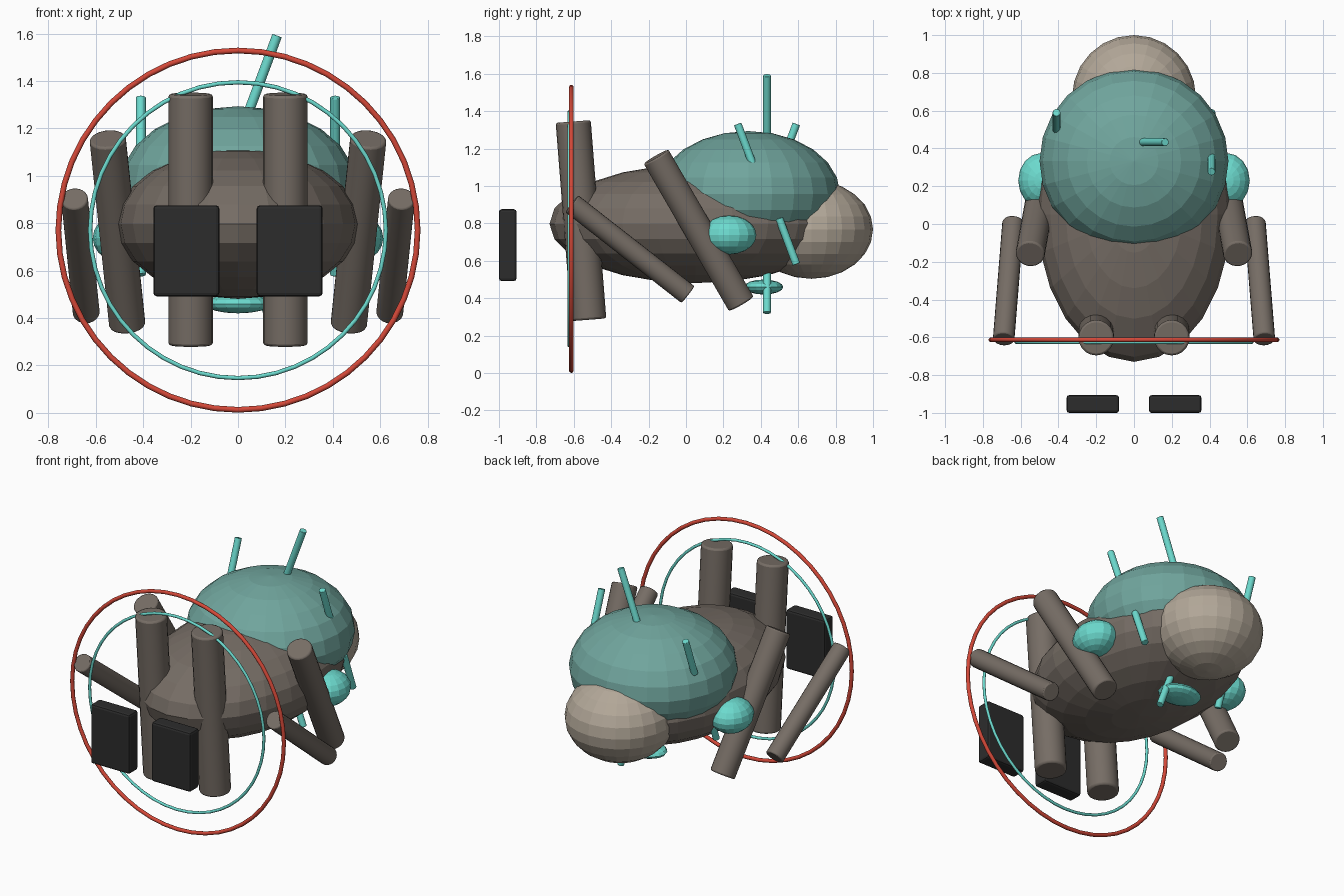
import bpy
import math
from mathutils import Vector, Matrix

cube = bpy.data.objects.get("Cube")
if cube:
    bpy.data.objects.remove(cube, do_unlink=True)


def material(name, rgb):
    """Flat colour from 0-255 display values, stored as linear."""
    lin = [((c / 255 + 0.055) / 1.055) ** 2.4 for c in rgb] + [1.0]
    mat = bpy.data.materials.new(name)
    mat.use_nodes = True
    mat.diffuse_color = lin
    mat.node_tree.nodes["Principled BSDF"].inputs["Base Color"].default_value = lin
    return mat


BROWN = material("grey brown", (118, 109, 101))
STONE = material("pale stone", (178, 167, 152))
DOME = material("muted teal", (112, 165, 157))
TEAL = material("bright turquoise", (108, 218, 206))
RED = material("red", (212, 72, 56))
BLACK = material("black", (44, 44, 44))


def finish(name, mat):
    obj = bpy.context.object
    obj.name = name
    obj.data.materials.append(mat)
    return obj


def bevel(obj, width, segments=2):
    mod = obj.modifiers.new("Bevel", "BEVEL")
    mod.width = width
    mod.segments = segments
    mod.limit_method = "ANGLE"
    mod.angle_limit = math.radians(40)


def ellipsoid(name, centre, radii, mat, segments=24, rings=12):
    bpy.ops.mesh.primitive_uv_sphere_add(segments=segments, ring_count=rings, radius=1)
    obj = finish(name, mat)
    obj.data.transform(Matrix.Diagonal((*radii, 1)))
    obj.location = centre
    return obj


def rod(name, start, end, radius, mat, sides=20):
    a, b = Vector(start), Vector(end)
    bpy.ops.mesh.primitive_cylinder_add(vertices=sides, radius=radius, depth=(b - a).length)
    obj = finish(name, mat)
    obj.location = (a + b) / 2
    obj.rotation_euler = (b - a).to_track_quat("Z", "Y").to_euler()
    bevel(obj, radius * 0.12)
    bpy.ops.object.shade_smooth_by_angle(angle=math.radians(30))
    return obj


def ring(name, y, major, minor, mat):
    bpy.ops.mesh.primitive_torus_add(
        major_segments=48, minor_segments=10, major_radius=major, minor_radius=minor,
        location=(0, y, 0.771), rotation=(math.pi / 2, 0, 0))
    finish(name, mat)
    bpy.ops.object.shade_smooth_by_angle(angle=math.radians(40))


# Main masses
ellipsoid("body", (0, 0.05, 0.798), (0.512, 0.78, 0.317), BROWN)
ellipsoid("head", (0, 0.67, 0.768), (0.328, 0.33, 0.264), STONE)
ellipsoid("shell", (0, 0.333, 0.958), (0.5, 0.491, 0.336), DOME)
ellipsoid("belly_disc", (0, 0.415, 0.46), (0.14, 0.105, 0.04), TEAL, 16, 8)

# Mirrored parts: legs, side lobes and front plates
for label, s in (("left", 1), ("right", -1)):
    rod(f"{label}_front_leg", (s * 0.2, -0.52, 0.285), (s * 0.2, -0.603, 1.345), 0.094, BROWN)
    rod(f"{label}_middle_leg", (s * 0.467, 0.295, 0.37), (s * 0.55, -0.16, 1.157), 0.077, BROWN)
    rod(f"{label}_outer_leg", (s * 0.64, 0.01, 0.42), (s * 0.69, -0.61, 0.905), 0.057, BROWN)
    ellipsoid(f"{label}_lobe", (s * 0.49, 0.23, 0.738), (0.123, 0.146, 0.104), TEAL, 16, 10)
    bpy.ops.mesh.primitive_cube_add(size=1, location=(s * 0.218, -0.953, 0.684))
    plate = finish(f"{label}_plate", BLACK)
    plate.data.transform(Matrix.Diagonal((0.278, 0.094, 0.384, 1)))
    bevel(plate, 0.014)

# Hoops in front
ring("outer_hoop", -0.613, 0.758, 0.012, RED)
ring("inner_hoop", -0.626, 0.624, 0.009, TEAL)

# Thin spines around the shell, mirrored above and below its middle
for label, v in (("upper", 1), ("lower", -1)):
    mid = 0.957
    rod(f"{label}_centre_spine", (0.04, 0.433, mid + v * 0.3),
        (0.165, 0.433, mid + v * 0.635), 0.021, TEAL, 12)
    for side, s in (("left", 1), ("right", -1)):
        lean = -s * v
        rod(f"{label}_{side}_spine", (s * 0.41, 0.433 + lean * 0.065, mid + v * 0.13),
            (s * 0.41, 0.433 + lean * 0.157, mid + v * 0.375), 0.021, TEAL, 12)
